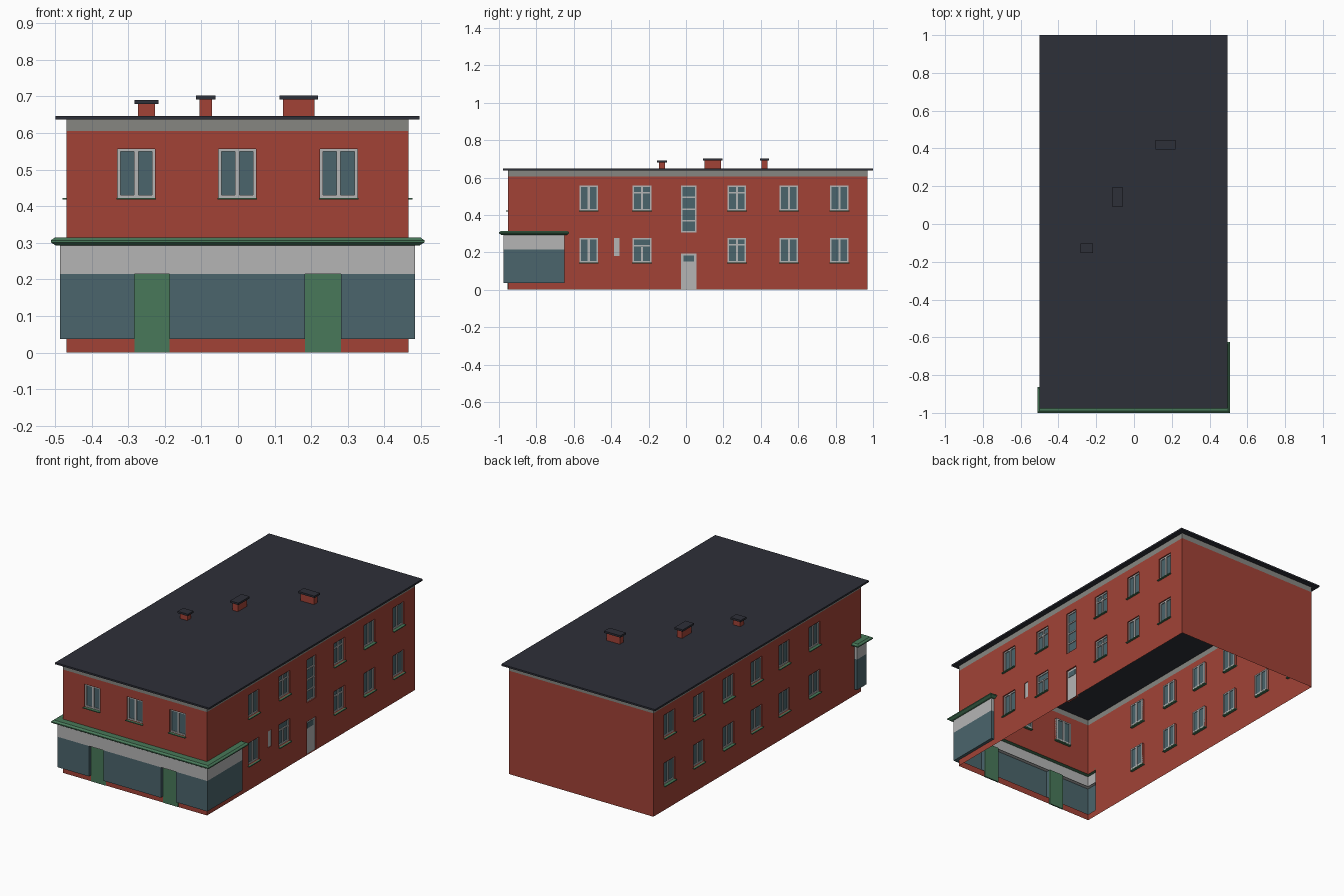
import bpy, bmesh
from mathutils import Vector

if "Cube" in bpy.data.objects:
    bpy.data.objects.remove(bpy.data.objects["Cube"])


def material(name, r, g, b):
    m = bpy.data.materials.new(name)
    m.diffuse_color = (r, g, b, 1)
    m.use_nodes = True
    m.node_tree.nodes["Principled BSDF"].inputs["Base Color"].default_value = m.diffuse_color
    return m


BRICK = material("brick", 0.36, 0.055, 0.037)
GLASS = material("glass", 0.07, 0.13, 0.15)
GREEN = material("green", 0.065, 0.19, 0.10)
ROOF = material("roofing", 0.027, 0.029, 0.04)
PALE = material("pale_grey", 0.46, 0.46, 0.46)
BAND = material("band_grey", 0.24, 0.24, 0.22)

# Outer wall limits and eaves heights
XL, XR, YF, YB = -0.468, 0.466, -0.952, 0.97
Z_BRICK, Z_TOP = 0.605, 0.638

# Each wall maps (along, height, outward) to a point
front = lambda u, z, d=0: Vector((u, YF - d, z))
back = lambda u, z, d=0: Vector((u, YB + d, z))
left = lambda u, z, d=0: Vector((XL - d, u, z))
right = lambda u, z, d=0: Vector((XR + d, u, z))


def finish(name, bm, mat, closed=True):
    bmesh.ops.remove_doubles(bm, verts=bm.verts, dist=1e-5)
    bm.normal_update()
    if closed:
        bmesh.ops.recalc_face_normals(bm, faces=bm.faces)
    else:
        for f in bm.faces:
            if f.normal.dot(f.calc_center_median() - Vector((0, 0, 0.3))) < 0:
                f.normal_flip()
    me = bpy.data.meshes.new(name)
    bm.to_mesh(me)
    bm.free()
    me.materials.append(mat)
    bpy.context.collection.objects.link(bpy.data.objects.new(name, me))


def quad(bm, *pts):
    return bm.faces.new([bm.verts.new(p) for p in pts])


def add_box(bm, w, u0, u1, z0, z1, d0, d1):
    rings = [[bm.verts.new(w(u, z, d)) for u, z in ((u0, z0), (u1, z0), (u1, z1), (u0, z1))]
             for d in (d0, d1)]
    for r in rings:
        bm.faces.new(r)
    for i in range(4):
        j = (i + 1) % 4
        bm.faces.new((rings[0][i], rings[0][j], rings[1][j], rings[1][i]))


def box(name, mat, *args):
    bm = bmesh.new()
    add_box(bm, *args)
    finish(name, bm, mat)


def block(name, mat, x0, x1, y0, y1, z0, z1):
    box(name, mat, lambda u, z, d: Vector((u, d, z)), x0, x1, z0, z1, y0, y1)


def add_wall(bm, w, a, b, holes, openings=()):
    """Flat wall split at the opening edges, with reveals around the holes."""
    every = list(holes) + list(openings)
    us = sorted({a, b, *[h[0] for h in every], *[h[1] for h in every]})
    zs = sorted({0, Z_BRICK, *[h[2] for h in every], *[h[3] for h in every]})
    for u0, u1 in zip(us, us[1:]):
        for z0, z1 in zip(zs, zs[1:]):
            u, z = (u0 + u1) / 2, (z0 + z1) / 2
            if not any(h[0] < u < h[1] and h[2] < z < h[3] for h in every):
                quad(bm, w(u0, z0), w(u1, z0), w(u1, z1), w(u0, z1))
    for u0, u1, z0, z1 in holes:
        c = [(u0, z0), (u1, z0), (u1, z1), (u0, z1)]
        for p, q in zip(c, c[1:] + c[:1]):
            quad(bm, w(*p), w(*q), w(*q, -0.015), w(*p, -0.015))


def window(name, w, u0, u1, z0, z1, uprights=(0.5,), rails=(), upright_top=1, sill=True):
    t = 0.008
    du, dz = u1 - u0, z1 - z0
    bm = bmesh.new()
    bars = [(u0, u0 + t, z0, z1), (u1 - t, u1, z0, z1),
            (u0 + t, u1 - t, z0, z0 + t), (u0 + t, u1 - t, z1 - t, z1)]
    bars += [(u0 + du * f - t * .7, u0 + du * f + t * .7, z0 + t, z0 + dz * upright_top - t)
             for f in uprights]
    bars += [(u0 + t, u1 - t, z0 + dz * f - t / 2, z0 + dz * f + t / 2) for f in rails]
    for b in bars:
        add_box(bm, w, *b, -0.016, -0.007)
    finish(name + "_frame", bm, PALE)
    bm = bmesh.new()
    quad(bm, w(u0, z0, -.012), w(u1, z0, -.012), w(u1, z1, -.012), w(u0, z1, -.012))
    finish(name + "_glass", bm, GLASS, False)
    if sill:
        box(name + "_sill", GREEN, w, u0 - .003, u1 + .003, z0 - .005, z0, -.015, .011)


# Window layout: two storeys on the long sides, one row on the front
UP, LOW = (0.423, 0.557), (0.145, 0.276)
front_wins = [(x - .051, x + .051, *UP) for x in (-.278, -.002, .275)]
left_wins = [(y - .05, y + .05, *s) for s in (UP, LOW) for y in (-.52, -.24, .015, .275, .55, .82)]
right_wins = [(y - .05, y + .05, *s) for s in (UP, LOW) for y in (-.52, -.235, .272, .55, .82)]
stair = (-.027, .055, .305, .557)
side_door = (-.027, .057, 0, .195)
hatch = (-.386, -.356, .18, .276)
doors = [(-.283, -.187, 0, .216), (.183, .281, 0, .216)]
S0, S1, S2 = 0.037, 0.215, 0.293   # shopfront base, glass top, fascia top

# Brick shell
bm = bmesh.new()
add_wall(bm, front, XL, XR, front_wins, [(XL, XR, S0, S2)] + doors)
add_wall(bm, right, YF, YB, right_wins + [stair, side_door, hatch], [(YF, -.655, S0, S2)])
add_wall(bm, left, YF, YB, left_wins, [(YF, -.89, S0, S2)])
add_wall(bm, back, XL, XR, [])
finish("brick_walls", bm, BRICK, False)

# Grey band under the eaves
bm = bmesh.new()
for w, a, b in ((front, XL, XR), (back, XL, XR), (left, YF, YB), (right, YF, YB)):
    quad(bm, w(a, Z_BRICK), w(b, Z_BRICK), w(b, Z_TOP), w(a, Z_TOP))
finish("eaves_band", bm, BAND, False)

# Windows
for n, h in enumerate(front_wins):
    window(f"front_window_{n}", front, *h)
for n, h in enumerate(left_wins):
    window(f"left_window_{n}", left, *h)
styles = {2: dict(rails=(.72,)), 7: dict(rails=(.72,)), 1: dict(rails=(.72,)),
          6: dict(rails=(.68,), upright_top=.7)}
for n, h in enumerate(right_wins):
    window(f"right_window_{n}", right, *h, **styles.get(n, {}))
window("stair_window", right, *stair, uprights=(), rails=(.25, .5, .75), sill=False)

# Side door and hatch
box("side_door", PALE, right, *side_door, -.016, -.008)
box("side_door_glass", GLASS, right, -.014, .042, .15, .182, -.01, -.006)
box("wall_hatch", PALE, right, *hatch, -.012, -.004)


# Wrap-around shopfront: outline grown outward by o, then back along the wall
def outline(o):
    return [(XR, -.65 + o), (.484 + o, -.65 + o), (.484 + o, -.975 - o), (-.486 - o, -.975 - o),
            (-.486 - o, -.888 + o), (XL, -.888 + o), (XL, YF), (XR, YF)]


def ribbon(name, mat, pts, walls, z0, z1):
    """Upright faces on the first edges of a footprint, plus its underside."""
    bm = bmesh.new()
    for (ax, ay), (bx, by) in list(zip(pts, pts[1:]))[:walls]:
        quad(bm, (ax, ay, z0), (bx, by, z0), (bx, by, z1), (ax, ay, z1))
    bm.faces.new([bm.verts.new((x, y, z0)) for x, y in pts])
    finish(name, bm, mat, False)


o = outline(0)
d0, d1, d2, d3 = doors[0][0], doors[0][1], doors[1][0], doors[1][1]
ribbon("shop_glass_right", GLASS, o[:3] + [(d3, -.975), (d3, YF), o[7]], 4, S0, S1)
ribbon("shop_glass_middle", GLASS, [(d2, YF), (d2, -.975), (d1, -.975), (d1, YF)], 3, S0, S1)
ribbon("shop_glass_left", GLASS, [(d0, YF), (d0, -.975)] + o[3:7], 4, S0, S1)
ribbon("shop_fascia", PALE, o, 5, S1, S2)
for n, d in enumerate(doors):
    box(f"shop_door_{n}", GREEN, front, *d, -.006, .002)

# Canopy lofted through four outlines
bm = bmesh.new()
rings = [[bm.verts.new((x, y, z)) for x, y in outline(g)]
         for z, g in ((S2, .012), (.301, .025), (.307, .025), (.315, .014))]
for a, b in zip(rings, rings[1:]):
    for i in range(8):
        j = (i + 1) % 8
        bm.faces.new((a[i], a[j], b[j], b[i]))
bm.faces.new(rings[0])
bm.faces.new(rings[-1])
finish("canopy", bm, GREEN)

# Roof slab and chimneys
block("roof", ROOF, -.499, .496, -.978, 1.0, Z_TOP - .001, .647)
for n, (x, y, hx, hy, top) in enumerate(((-.25, -.128, .023, .017, .69),
                                         (-.088, .143, .017, .043, .703),
                                         (.166, .42, .043, .016, .703))):
    block(f"chimney_{n}", BRICK, x - hx, x + hx, y - hy, y + hy, .64, top - .01)
    block(f"chimney_cap_{n}", ROOF, x - hx - .01, x + hx + .01, y - hy - .009, y + hy + .009,
          top - .011, top)
